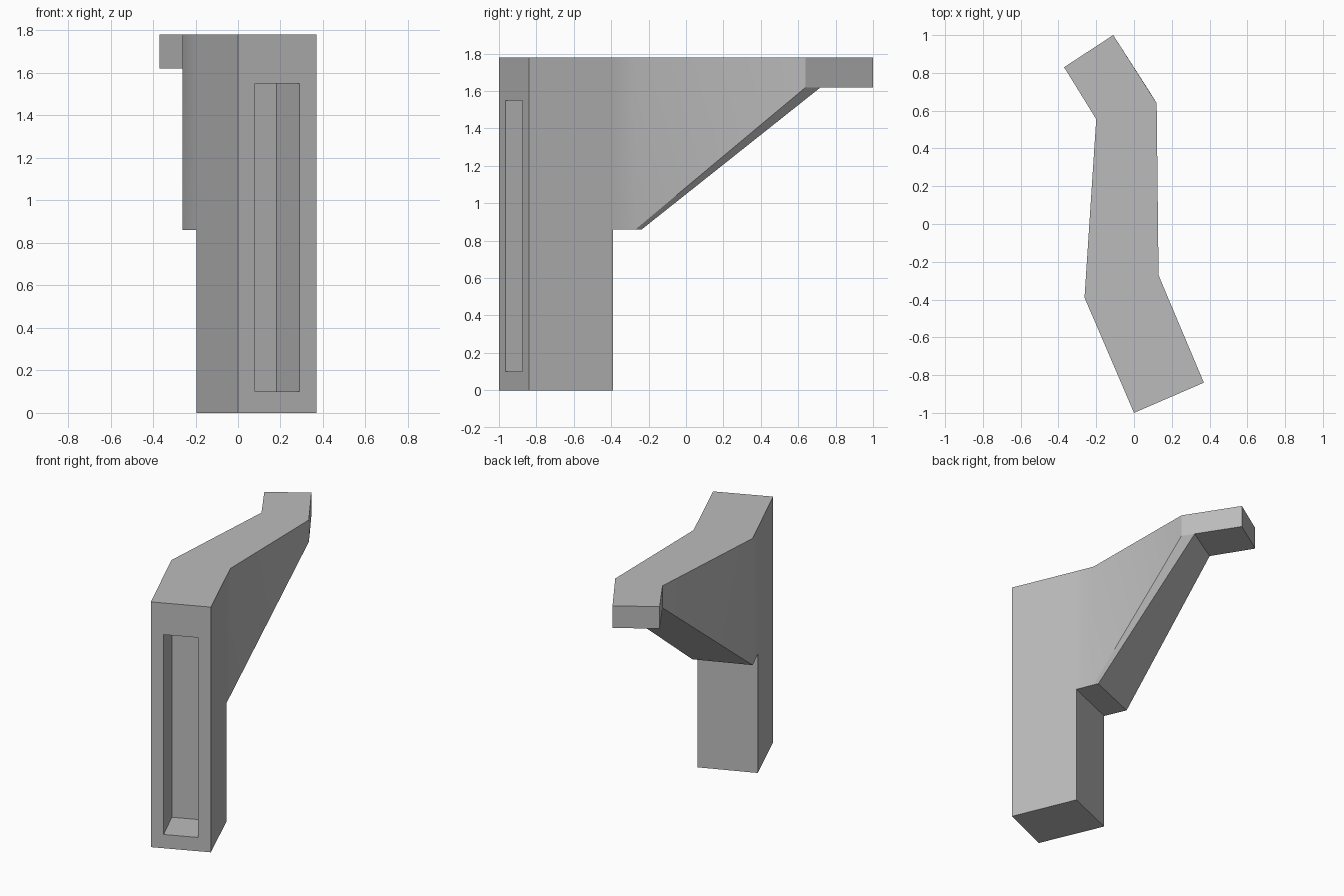
import bpy, bmesh, math
from mathutils import Vector

cube = bpy.data.objects.get("Cube")
if cube:
    bpy.data.objects.remove(cube, do_unlink=True)

grey = bpy.data.materials.new("plain grey")
grey.use_nodes = True
colour = (0.5, 0.5, 0.5, 1)
grey.diffuse_color = colour
grey.node_tree.nodes["Principled BSDF"].inputs["Base Color"].default_value = colour

# Plan corners, anticlockwise from the front edge
plan = {
    "A": (0, -1), "B": (0.37, -0.84),             # front edge
    "Q": (0.18, -0.39), "P": (-0.195, -0.545),    # back of the post
    "C": (0.13, -0.27), "H": (-0.262, -0.39),     # first bend
    "S": (0.115, -0.237),                         # underside at first bend
    "D": (0.12, 0.64), "G": (-0.2, 0.555),        # second bend
    "T": (0.07, 0.72),                            # underside at second bend
    "E": (-0.11, 1), "F": (-0.37, 0.83),          # arm end
}
heights = {"0": 0, "1": 0.86, "2": 1.62, "3": 1.78}

bm = bmesh.new()
verts = {}


def vert(key):
    if key not in verts:
        verts[key] = bm.verts.new((*plan[key[0]], heights[key[1]]))
    return verts[key]


def faces(text):
    for loop in text.split(","):
        bm.faces.new([vert(key) for key in loop.split()])


# Post sides, base and back
faces("A0 P0 Q0 B0, B0 Q0 Q1 Q3 B3, A0 A3 P3 P1 P0, P0 P1 Q1 Q0")
# Upper sides up to the first bend
faces("Q1 C1 C3 Q3, P1 P3 H3 H1, P1 H1 S1 C1 Q1")
# Tapered arm sides, narrow strip and sloping underside
faces("C1 D2 D3 C3, H1 H3 G3 G2, C1 S1 T2 D2, H1 G2 T2 S1")
# Arm end block
faces("D2 T2 E2 E3 D3, G2 G3 F3 F2, E2 F2 F3 E3, G2 F2 E2 T2")
# Top
faces("A3 B3 Q3 P3, P3 Q3 C3 H3, H3 C3 D3 G3, G3 D3 E3 F3")

# Front face with a deep upright slot
left, right = Vector((*plan["A"], 0)), Vector((*plan["B"], 0))
inward = Vector((-0.11, 0.25, 0))
rim = [vert(k) for k in ("A0", "B0", "B3", "A3")]
corners = [left.lerp(right, t) + Vector((0, 0, z))
           for t, z in ((0.215, 0.1), (0.785, 0.1), (0.785, 1.55), (0.215, 1.55))]
mouth = [bm.verts.new(p) for p in corners]
floor = [bm.verts.new(p + inward) for p in corners]
for outer, inner in ((rim, mouth), (mouth, floor)):
    for i in range(4):
        j = (i + 1) % 4
        bm.faces.new((outer[i], outer[j], inner[j], inner[i]))
bm.faces.new(floor)

bmesh.ops.recalc_face_normals(bm, faces=bm.faces)
mesh = bpy.data.meshes.new("bracket_body")
bm.to_mesh(mesh)
bm.free()
mesh.materials.append(grey)
body = bpy.data.objects.new("bracket_body", mesh)
bpy.context.collection.objects.link(body)

bpy.ops.object.select_all(action="DESELECT")
body.select_set(True)
bpy.context.view_layer.objects.active = body
bpy.ops.object.shade_smooth_by_angle(angle=math.radians(30))
